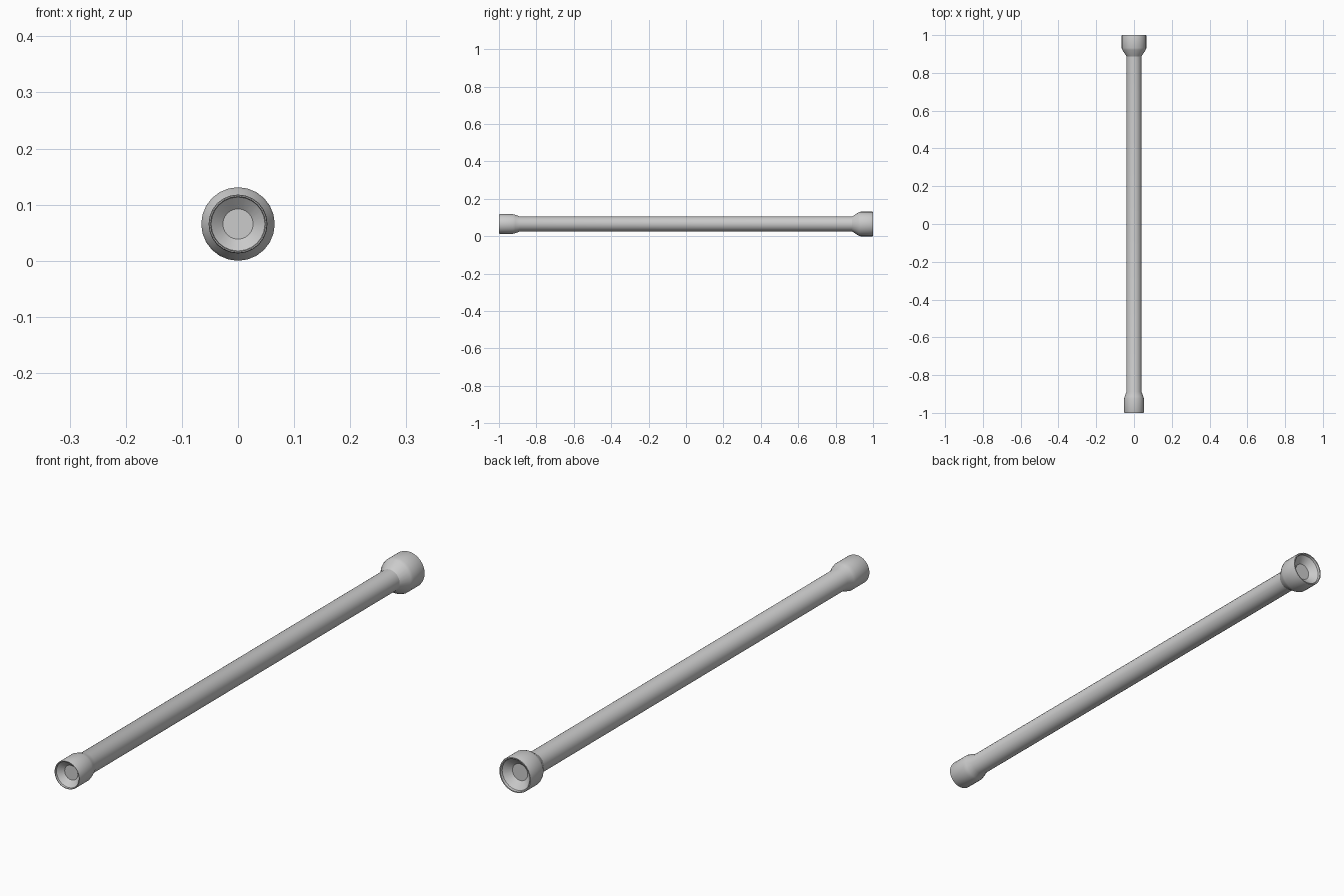
import bpy, bmesh, math

if "Cube" in bpy.data.objects:
    bpy.data.objects.remove(bpy.data.objects["Cube"])

SIDES = 24
AXIS_Z = 0.0655


def lathe(name, profile):
    """Spin (radius, y) points about the long axis; close both ends with flat discs."""
    bm = bmesh.new()
    rings = []
    for r, y in profile:
        rings.append([bm.verts.new((r * math.cos(2 * math.pi * (i + 0.0) / SIDES), y,
                                    AXIS_Z + r * math.sin(2 * math.pi * (i + 0.0) / SIDES)))
                      for i in range(SIDES)])
    for a, b in zip(rings, rings[1:]):
        for i in range(SIDES):
            j = (i + 1) % SIDES
            bm.faces.new((a[i], a[j], b[j], b[i]))
    bm.faces.new(rings[0])
    bm.faces.new(rings[-1])
    bmesh.ops.recalc_face_normals(bm, faces=bm.faces)
    mesh = bpy.data.meshes.new(name)
    bm.to_mesh(mesh)
    bm.free()
    obj = bpy.data.objects.new(name, mesh)
    bpy.context.collection.objects.link(obj)
    bpy.context.view_layer.objects.active = obj
    obj.select_set(True)
    bpy.ops.object.shade_smooth_by_angle(angle=math.radians(30))
    obj.select_set(False)
    return obj


# One continuous rod: small dished end, shaft, large dished end
lathe("double_ended_rod", [
    (0.027, -0.975), (0.048, -0.993), (0.049, -1.0),      # small dish and rim
    (0.051, -1.0), (0.0525, -0.996), (0.0525, -0.925),    # small collar
    (0.049, -0.912), (0.040, -0.888),                     # taper to shaft
    (0.040, 0.888), (0.062, 0.922),                       # shaft and flare
    (0.0655, 0.932), (0.0655, 0.996), (0.064, 1.0),       # large collar
    (0.060, 1.0), (0.058, 0.992), (0.031, 0.970),         # large rim and dish
])
